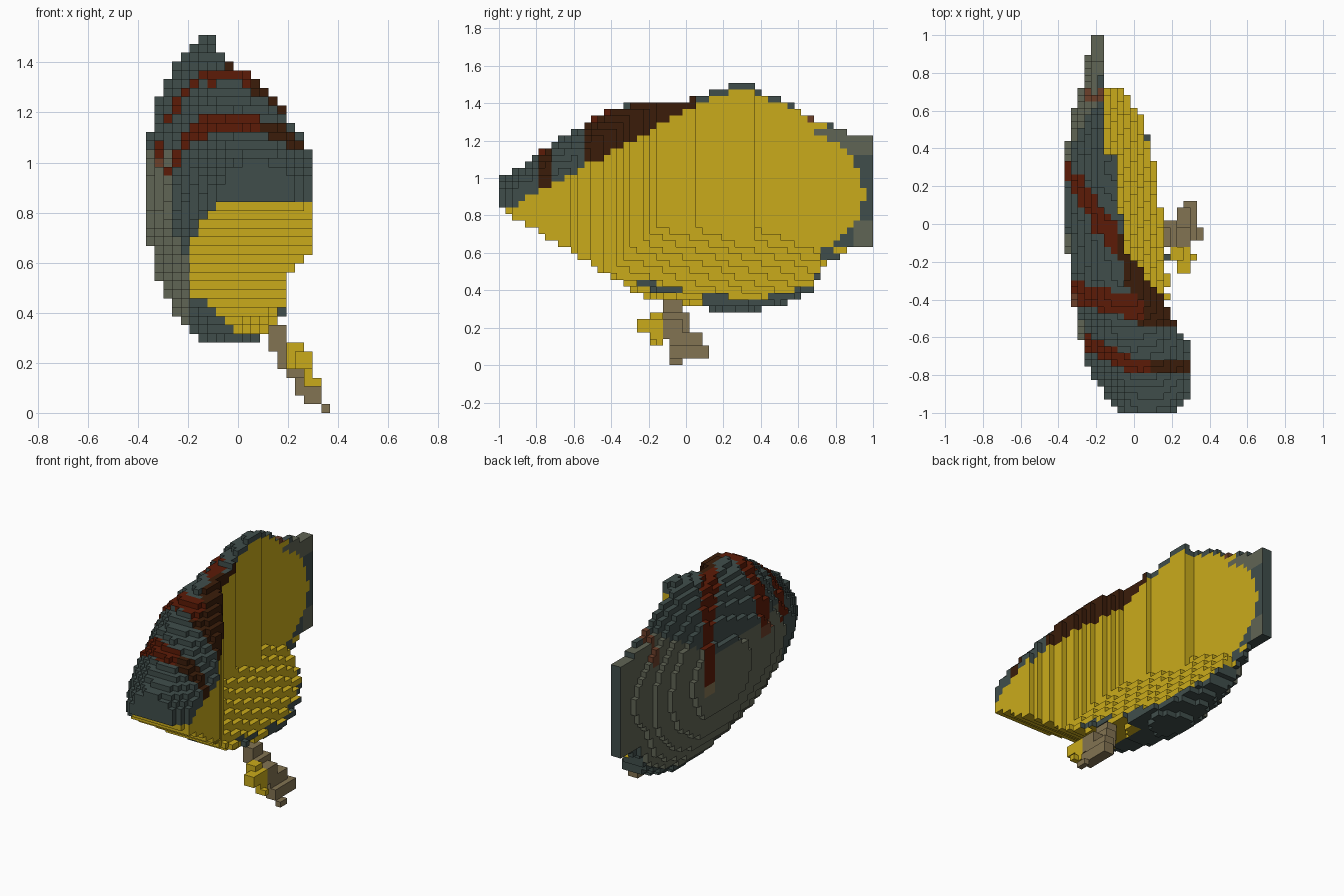
import bpy, bmesh, math
from itertools import product

if "Cube" in bpy.data.objects:
    bpy.data.objects.remove(bpy.data.objects["Cube"], do_unlink=True)

V = 2 / 57                      # voxel size
NX, NY, NZ = 21, 57, 43         # grid size

COLOURS = {
    "slate": (0.051, 0.076, 0.071),
    "olive_grey": (0.118, 0.128, 0.090),
    "yellow": (0.590, 0.410, 0.011),
    "rust": (0.108, 0.011, 0.002),
    "dark_brown": (0.043, 0.012, 0.003),
    "tan": (0.225, 0.172, 0.085),
    "dull_red": (0.150, 0.050, 0.023),
}
NAMES = list(COLOURS)
MATS = []
for name, rgb in COLOURS.items():
    m = bpy.data.materials.new(name)
    m.use_nodes = True
    m.diffuse_color = (*rgb, 1)
    bsdf = m.node_tree.nodes["Principled BSDF"]
    bsdf.inputs["Base Color"].default_value = (*rgb, 1)
    bsdf.inputs["Roughness"].default_value = 0.9
    MATS.append(m)


def interp(table, t):
    """Linear interpolation of rows (t, values...)."""
    if t <= table[0][0]:
        return table[0][1:]
    for a, b in zip(table, table[1:]):
        if t <= b[0]:
            f = (t - a[0]) / (b[0] - a[0])
            return tuple(p + (q - p) * f for p, q in zip(a[1:], b[1:]))
    return table[-1][1:]


# Oval cross-sections along y: y, centre x, left width, right width, centre z, half height
SECTIONS = [
    (-1.02, .07, .13, .13, .85, .13), (-.9, .08, .23, .24, .84, .21),
    (-.75, .03, .27, .30, .85, .30), (-.58, -.02, .26, .33, .87, .39),
    (-.4, -.07, .25, .32, .89, .48), (0, -.09, .275, .30, .87, .54),
    (.3, -.08, .285, .32, .895, .61), (.5, -.09, .245, .26, .89, .56),
    (.68, -.12, .175, .18, .87, .46), (.75, -.14, .125, .13, .92, .38),
    (.88, -.16, .085, .085, .93, .31), (1.02, -.17, .05, .05, .93, .20),
]
# Vertical inner cut: y, x limit
CUT = [(-1, .19), (-.9, .31), (-.64, .31), (-.55, .23), (-.5, .19), (-.42, .17),
       (-.17, -.01), (-.16, -.05), (.05, -.055), (.06, -.09), (.355, -.09), (.365, -.16)]


def radius(x, y, z):
    """Distance from the section centre, 1 on the outer skin."""
    cx, left, right, cz, b = interp(SECTIONS, y)
    if x < cx:
        a = left
    else:
        a = right if z > cz else .6              # wide lower flank
    return math.hypot((x - cx) / a, (z - cz) / b)


def floor(y):
    """Height of the slanted underside."""
    return max(.80 - .62 * (y + .93), .32 if y < .09 else 0)


def centre(c):
    return (-NX * V / 2 + (c[0] + .5) * V, -1 + (c[1] + .5) * V, (c[2] + .5) * V)


def in_plate(c):
    x, y, z = centre(c)
    top = 1.265 if y < .85 else 1.23
    low = .56 if y < .79 else .63
    return -.23 < x < -.158 and y > .70 and low < z < top


def in_shell(c):
    x, y, z = centre(c)
    if radius(x, y, z) > 1.02 or (y > .73 and x > -.158):
        return False
    wall = interp(CUT, y)[0]
    slope = .17 - .22 * y - .6 * (z - .35)       # low sloping facet
    return x < max(wall, min(slope, .19)) and z > floor(y)


def is_inside(x, y, z, n):
    """True on faces laid open by the cuts."""
    if n[0] < 0:
        return False
    below_line = y > 0 or z < 1.36 + .55 * y
    if n[0] > 0 and x > .22 and -.95 < y < -.5:
        return below_line
    if y < .09 and z - floor(y) < .06 and n[1] <= 0 and n[2] <= 0:
        return z < .85 and x > -.19 + max(1.2 * (.48 - z), .6 * (z - .68), 0)
    beyond = radius(*(p + d * V / 2 for p, d in zip((x, y, z), n)))
    return beyond < .95 and y > -.95 and below_line


def shell_colour(x, y, z, n):
    if is_inside(x, y, z, n):
        return "yellow"
    if n[2] < 0:
        return "slate"
    # Front streak
    if z > .93 and abs(y - max(-.75, -.63 - .5 * (x + .25))) < .045:
        return "dark_brown" if x > .08 else "rust"
    # Middle streak
    if z > .94 and abs(y + .36 + .25 * (x + .33)) < .06:
        if z < 1.03:
            return "dull_red"
        return "dark_brown" if x > .04 else "rust"
    # Dark patch beside the cut
    if x > -.06 + .2 * max(0, -.2 - y) and -.54 < y < .08 and z > 1.03:
        return "dark_brown"
    # Rear streak with its round blot
    if n[1] >= 0:
        half = .05 if x < -.3 else .08
        if math.hypot(x + .17, y) < .065 and z > 1:
            return "rust"
        if y > -.3 and abs(y - .28 + 1.4 * (x + .36)) < half:
            if z > .88:
                return "dark_brown" if x > -.1 else "rust"
            if z > .80 and x < -.3:
                return "tan"
    # Small mark near the back
    if abs(y - .685) < .035 and z > 1.14:
        return "dull_red"
    # Two-tone skin
    if n[0] <= 0 and x < -.21 and y > -.62 and z < 1.05 + max(0, y - .25) * .7:
        return "olive_grey"
    return "slate"


def plate_colour(x, y, z, n):
    if n[0] > 0:
        if math.hypot((y - .45) / .5, (z - .92) / .37) < 1:
            return "yellow"
        corner = z > 1.13 or (z < .78 and y > .9)
        return "olive_grey" if corner else "slate"
    if n[1] > 0 or n[2] < 0:
        return "slate"
    return "olive_grey"


def build(name, cells, colour, solid):
    """Make the faces of voxels not covered by the solid, coloured by rule."""
    bm = bmesh.new()
    verts = {}

    def vert(g):
        if g not in verts:
            verts[g] = bm.verts.new((-NX * V / 2 + g[0] * V, -1 + g[1] * V, g[2] * V))
        return verts[g]

    for c in cells:
        for axis, sign in product(range(3), (-1, 1)):
            n = [0, 0, 0]
            n[axis] = sign
            if tuple(p + q for p, q in zip(c, n)) in solid:
                continue
            ring = []
            for s, t in ((0, 0), (1, 0), (1, 1), (0, 1))[::sign]:
                g = list(c)
                g[axis] += sign > 0
                g[(axis + 1) % 3] += s
                g[(axis + 2) % 3] += t
                ring.append(vert(tuple(g)))
            face = bm.faces.new(ring)
            p = [q + d * V / 2 for q, d in zip(centre(c), n)]
            face.material_index = NAMES.index(colour(*p, n))
    mesh = bpy.data.meshes.new(name)
    bm.to_mesh(mesh)
    bm.free()
    for m in MATS:
        mesh.materials.append(m)
    bpy.context.collection.objects.link(bpy.data.objects.new(name, mesh))


def box(x0, x1, y0, y1, z0, z1):
    """Voxels whose centres lie in a box."""
    lim = ((x0, x1), (y0, y1), (z0, z1))
    return {c for c in product(range(NX), range(NY), range(NZ))
            if all(a < p < b for p, (a, b) in zip(centre(c), lim))}


# Main bodies
grid = set(product(range(NX), range(NY), range(NZ)))
plate = {c for c in grid if in_plate(c)}
shell = {c for c in grid if in_shell(c)} - plate

# Small stalk below
stalk = (box(.12, .19, -.13, .0, .245, .35) | box(.16, .235, -.13, .02, .175, .29)
         | box(.19, .30, -.13, -.02, .14, .25) | box(.225, .30, -.09, .09, .07, .18)
         | box(.26, .335, -.09, .12, .035, .105) | box(.33, .37, -.09, -.02, 0, .035)) - shell
tip = (box(.19, .265, -.20, -.12, .175, .285) | box(.225, .30, -.27, -.12, .175, .25)
       | box(.26, .30, -.20, -.12, .105, .18) | box(.295, .335, -.20, -.16, .105, .14)) - stalk

solid = shell | plate | stalk | tip
build("shell_half", shell, shell_colour, solid)
build("end_plate", plate, plate_colour, solid)
build("stalk", stalk, lambda x, y, z, n: "tan", solid)
build("stalk_inside", tip, lambda x, y, z, n: "yellow", solid)
